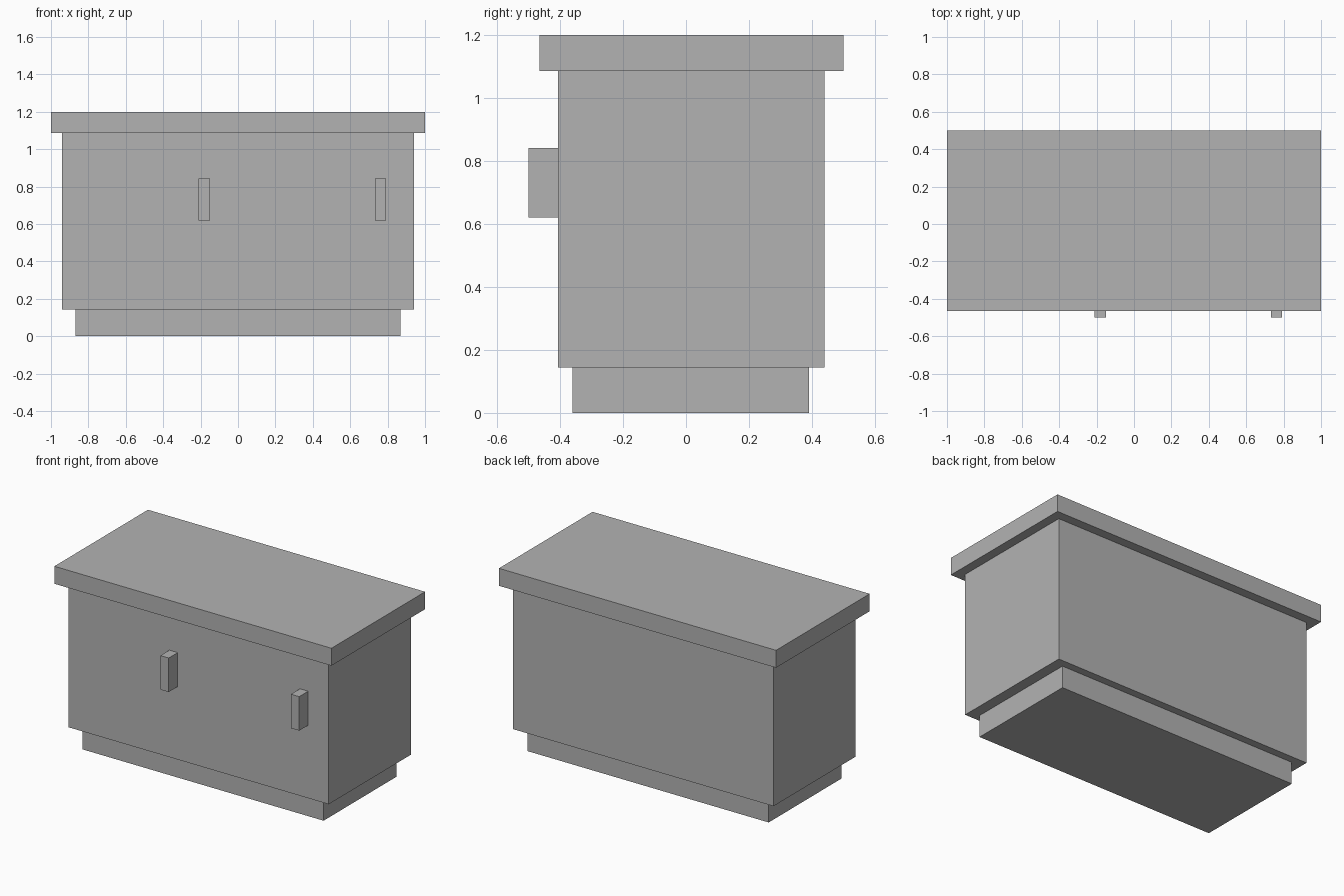
import bpy
from mathutils import Matrix, Vector
import bmesh

if "Cube" in bpy.data.objects:
    bpy.data.objects.remove(bpy.data.objects["Cube"])

grey = bpy.data.materials.new("plain grey")
grey.diffuse_color = (0.45, 0.45, 0.45, 1)
grey.use_nodes = True
grey.node_tree.nodes["Principled BSDF"].inputs["Base Color"].default_value = grey.diffuse_color


def box(name, x, y, z):
    """Box spanning the given (min, max) ranges."""
    lo, hi = Vector((x[0], y[0], z[0])), Vector((x[1], y[1], z[1]))
    bm = bmesh.new()
    bmesh.ops.create_cube(bm, size=1, matrix=Matrix.LocRotScale((lo + hi) / 2, None, hi - lo))
    mesh = bpy.data.meshes.new(name)
    bm.to_mesh(mesh)
    bm.free()
    mesh.materials.append(grey)
    obj = bpy.data.objects.new(name, mesh)
    bpy.context.collection.objects.link(obj)
    return obj


# Recessed base, cabinet body and overhanging worktop
box("plinth", (-0.87, 0.87), (-0.36, 0.39), (0, 0.144))
box("cabinet_body", (-0.94, 0.94), (-0.407, 0.44), (0.144, 1.086))
box("worktop", (-1, 1), (-0.465, 0.5), (1.086, 1.2))

# Door handles
for name, cx in (("left_handle", -0.18), ("right_handle", 0.762)):
    box(name, (cx - 0.03, cx + 0.03), (-0.5, -0.407), (0.62, 0.842))
